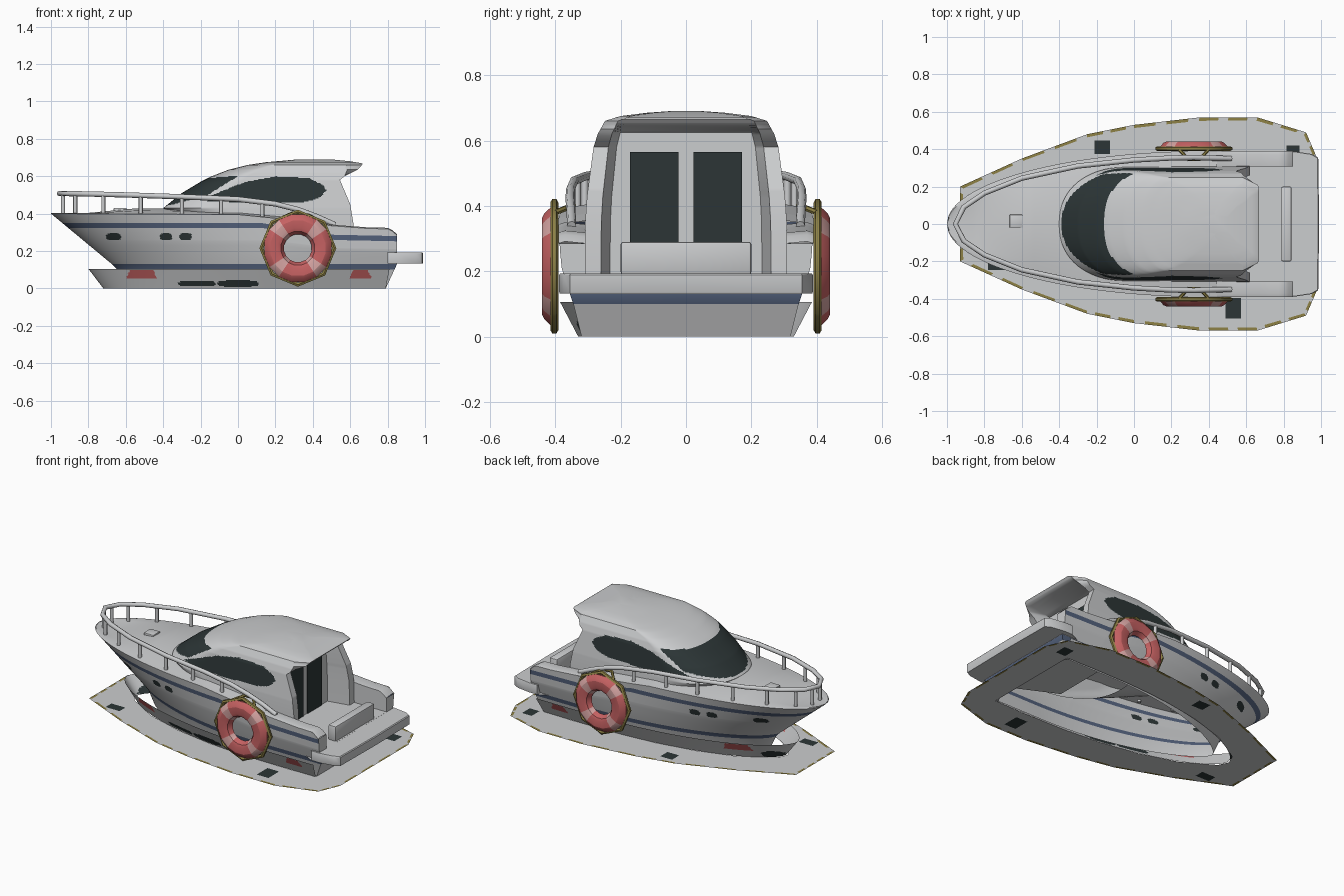
import bpy
import bmesh
import math
from mathutils import Matrix

if "Cube" in bpy.data.objects:
    bpy.data.objects.remove(bpy.data.objects["Cube"], do_unlink=True)


def material(name, colour):
    mat = bpy.data.materials.new(name)
    mat.use_nodes = True
    mat.diffuse_color = (*colour, 1)
    for node in mat.node_tree.nodes:
        if node.type == "BSDF_PRINCIPLED":
            node.inputs["Base Color"].default_value = (*colour, 1)
    return mat


WHITE = material("off_white", (0.60, 0.61, 0.62))
BLUE = material("stripe_blue", (0.09, 0.125, 0.21))
GLASS = material("dark_glass", (0.025, 0.036, 0.037))
RED = material("buoy_red", (0.56, 0.12, 0.122))
PINK = material("pale_pink", (0.66, 0.37, 0.36))
OLIVE = material("rope_olive", (0.27, 0.22, 0.06))


def table(x, points):
    """Piecewise linear lookup in a short list of pairs."""
    if x <= points[0][0]:
        return points[0][1]
    for (a, va), (b, vb) in zip(points, points[1:]):
        if x <= b:
            return va + (vb - va) * (x - a) / (b - a)
    return points[-1][1]


def mix(a, b, t):
    return a + (b - a) * t


def finish(name, mesh, colours, angle):
    obj = bpy.data.objects.new(name, mesh)
    bpy.context.collection.objects.link(obj)
    for colour in colours:
        mesh.materials.append(colour)
    if angle:
        bpy.ops.object.select_all(action="DESELECT")
        obj.select_set(True)
        bpy.context.view_layer.objects.active = obj
        bpy.ops.object.shade_smooth_by_angle(angle=math.radians(angle))


def loft(name, rows, colours=(WHITE,), rule=None, ring=False, wrap=False, cap=False, angle=35):
    """Skin a list of point rows; rule(row, column, centre) picks the colour slot."""
    bm = bmesh.new()
    grid = [[bm.verts.new(p) for p in row] for row in rows]
    n = len(rows[0])
    for j in range(len(rows) if wrap else len(rows) - 1):
        low, high = grid[j], grid[(j + 1) % len(rows)]
        for i in range(n if ring else n - 1):
            k = (i + 1) % n
            face = bm.faces.new((low[i], low[k], high[k], high[i]))
            if rule:
                face.material_index = rule(j, i, face.calc_center_median())
    if cap:
        bm.faces.new(grid[-1])
    bmesh.ops.remove_doubles(bm, verts=bm.verts, dist=0.00002)
    bmesh.ops.recalc_face_normals(bm, faces=bm.faces)
    mesh = bpy.data.meshes.new(name)
    bm.to_mesh(mesh)
    bm.free()
    finish(name, mesh, colours, angle)


def box(name, centre, size, colour, bevel=0):
    bm = bmesh.new()
    bmesh.ops.create_cube(bm, size=1, matrix=Matrix.Translation(centre) @ Matrix.Diagonal((*size, 1)))
    if bevel:
        bmesh.ops.bevel(bm, geom=bm.edges[:], offset=bevel, segments=2, profile=0.5, affect="EDGES")
    mesh = bpy.data.meshes.new(name)
    bm.to_mesh(mesh)
    bm.free()
    finish(name, mesh, [colour], 35 if bevel else 0)


def tube(name, points, radius, colour, closed=False, sides=2):
    curve = bpy.data.curves.new(name + "_path", "CURVE")
    curve.dimensions = "3D"
    curve.bevel_depth, curve.bevel_resolution, curve.use_fill_caps = radius, sides, True
    spline = curve.splines.new("POLY")
    spline.points.add(len(points) - 1)
    for point, co in zip(spline.points, points):
        point.co = (*co, 1)
    spline.use_cyclic_u = closed
    helper = bpy.data.objects.new(name + "_path", curve)
    bpy.context.collection.objects.link(helper)
    bpy.context.view_layer.update()
    mesh = bpy.data.meshes.new_from_object(helper.evaluated_get(bpy.context.evaluated_depsgraph_get()))
    bpy.data.objects.remove(helper, do_unlink=True)
    mesh.materials.clear()
    finish(name, mesh, [colour], 50)


def mirrored(half):
    """Close a half outline that starts and ends on the centre line."""
    return half + [(p[0], -p[1], *p[2:]) for p in half[-2:0:-1]]


# Hull lines: plan fullness, sheer height and the height of each plank row
def fullness(t):
    return math.sqrt(1 - max(0, 1 - t / .75) ** 2)


def sheer(x):
    return table(x, [(-1, .4), (0, .395), (.3, .365), (.5, .335), (.7, .32), (.81, .318), (.85, .285)])


def plank_heights(x):
    stripe = table(x, [(-1, .35), (.1, .35), (.5, .287), (.85, .28)])
    steps = [0, .3, .52] + [.65 + .02 * i for i in range(13)] + [1]
    return [0, .1] + [mix(.13, stripe - .028, f) for f in steps] + [stripe, sheer(x)]


BOW = plank_heights(-1)
FLOOR_ROW, LAST = 4, len(BOW) - 1


def hull_point(j, t, side):
    z = plank_heights(mix(-1, .85, t))[j]
    stem = table(BOW[j], [(0, -.6), (.11, -.65), (.4, -1)])
    stern = table(z, [(0, .79), (.13, .85)])
    beam = table(BOW[j], [(0, .32), (.1, .345), (.13, .355), (.25, .38), (.4, .39)])
    return (mix(stem, stern, t), side * beam * fullness(t) ** (1.4 - BOW[j]), z)


def hull_colour(j, i, c):
    if j in (1, LAST - 2):
        return 1
    for x, half in ((-.665, .04), (-.385, .033), (-.28, .033)):
        if (abs(c.x - x) / half) ** 3 + (abs(c.z - .277) / .019) ** 3 < 1:
            return 2
    return 0


stations = [i / 300 for i in range(301)]
for side, label in ((1, "left"), (-1, "right")):
    loft("hull_side_" + label, [[hull_point(j, t, side) for t in stations] for j in range(LAST + 1)],
         (WHITE, BLUE, GLASS), hull_colour)
    ends = [hull_point(j, 1, side) for j in range(FLOOR_ROW, LAST + 1)]
    loft("coaming_end_" + label, [[p, (p[0], side * .308, p[2])] for p in ends])
loft("transom", [[hull_point(j, 1, s) for s in (1, 0, -1)] for j in range(FLOOR_ROW + 1)],
     (WHITE, BLUE), lambda j, i, c: int(j == 1))


# Decks: crowned foredeck, then the sunken cockpit behind the cabin
def foredeck_row(t):
    x, w, z = hull_point(LAST, t, 1)
    crown = .03 * min(1, max(0, (x + .85) / .3))
    half = [(x, w, z), (x, w * .9, z + .004), (x, w * .68, z + crown * .6), (x, 0, z + crown)]
    return half + [(p[0], -p[1], p[2]) for p in half[-2::-1]]


def cockpit_row(t):
    x, w, z = hull_point(LAST, t, 1)
    half = [(x, w, z), (x, w * .95, z + .006), (x, w * .79, z), (x, w * .79, .195)]
    return half + [(p[0], -p[1], p[2]) for p in reversed(half)]


loft("foredeck", [foredeck_row(.78 * i / 120) for i in range(121)])
loft("cockpit", [cockpit_row(.78 + .22 * i / 16) for i in range(17)])
box("deck_hatch", (-.63, .015, .42), (.07, .07, .022), WHITE, .004)
box("stern_bench_back", (.815, 0, .24), (.055, .4, .1), WHITE, .008)
platform = mirrored([(.8, 0), (.8, .388), (.86, .388), (.95, .374), (.985, .355), (.99, 0)])
loft("swim_platform", [[(x * k, y * k, z) for x, y in platform]
                       for z, k in ((.132, .5), (.132, .998), (.136, 1), (.188, 1), (.193, .995))],
     ring=True, cap=True)


# Cabin: horizontal rings with a recessed doorway and an overhanging roof
def cabin_ring(z):
    front = table(z, [(.19, .1), (.35, -.3), (.43, -.4), (.51, -.3), (.57, -.2), (.6, -.14),
                      (.635, -.05), (.66, .05), (.675, .15), (.69, .32)])
    rear = table(z, [(.33, .62), (.45, .6), (.58, .545), (.6, .57), (.635, .64), (.668, .67),
                     (.68, .6), (.69, .5)])
    w = table(z, [(.33, .31), (.43, .303), (.58, .283), (.62, .27), (.66, .248), (.675, .2),
                  (.685, .12), (.69, .05)])
    nose = table(z, [(.43, .34), (.6, .19), (.69, .12)])
    door = min(rear, table(z, [(.625, .48), (.65, .67)]))
    corner = table(z, [(.6, 0), (.65, .08)])
    half = [(door, 0, z), (door, w * .75, z), (rear, w * .84, z)]
    half += [(mix(rear - corner, front + nose, i / 80), w, z) for i in range(80)]
    for i in range(41):
        a = math.pi / 2 * (1 - i / 40)
        half.append((front + nose * (1 - math.cos(a)), w * max(0, math.sin(a)) ** .87, z))
    half[-1] = (front, 0, z)
    return mirrored(half)


def cabin_colour(j, i, c):
    screen = table(c.x, [(-.42, .432), (-.17, .495), (0, .6), (.1, .7)])
    if c.x < .05 and screen < c.z < table(c.x, [(-.17, .588), (0, .602)]):
        return 1
    top = table(c.x, [(-.22, .465), (-.05, .535), (.05, .572), (.2, .598), (.38, .59), (.46, .55), (.48, .5)])
    low = table(c.x, [(-.22, .47), (.1, .456), (.34, .46), (.43, .48), (.48, .53)])
    return int(abs(c.y) > .25 and -.22 < c.x < .47 and low < c.z < top)


loft("cabin", [cabin_ring(z) for z in [.19, .35] + [.42 + .005 * i for i in range(55)]],
     (WHITE, GLASS), cabin_colour, ring=True, cap=True)
for side, label in ((1, "left"), (-1, "right")):
    box("door_pane_" + label, (.481, side * .097, .38), (.008, .148, .37), GLASS)

# Bow rail and its posts
rail = [(.52, .35, .34), (.42, .352, .385), (.32, .355, .422), (.2, .353, .452), (0, .342, .477),
        (-.3, .31, .49), (-.6, .245, .5), (-.8, .165, .505), (-.91, .09, .507), (-.955, 0, .508)]
tube("bow_rail", rail + [(x, -y, z) for x, y, z in rail[-2::-1]], .014, WHITE)
along = [(p[0], p) for p in reversed(rail)]
for x in (-.935, -.87, -.72, -.52, -.3, -.09, .13):
    y = table(x, [(a, p[1]) for a, p in along])
    z = table(x, [(a, p[2]) for a, p in along])
    for side, label in ((1, "left"), (-1, "right")):
        tube("rail_post_" + label, [(x, side * y, sheer(x) - .01), (x, side * y, z)], .011, WHITE)

# Life rings with pale bands, a rope around each and a tie to the rail
profile = [(.075, .405), (.092, .434), (.11, .441), (.15, .441), (.165, .434), (.183, .415), (.181, .396), (.09, .392)]
for side, label in ((1, "left"), (-1, "right")):
    def around(r, y, a):
        return (.32 + r * math.cos(a), side * y, .215 + r * math.sin(a))
    loft("life_ring_" + label,
         [[around(r, y, math.tau * (i - .5) / 16) for i in range(16)] for r, y in profile],
         (RED, PINK), lambda j, i, c: int(i % 4 == 2), ring=True, wrap=True, angle=25)
    tube("life_ring_rope_" + label, [around(.195, .403, math.tau * i / 8) for i in range(8)],
         .0125, OLIVE, closed=True, sides=1)
    tube("life_ring_tie_" + label, [(.24, side * .4, .38), (.29, side * .345, .402),
                                    (.35, side * .345, .402), (.4, side * .4, .38)], .009, OLIVE, sides=1)


# Flared waterline skirt with painted patches
def skirt_row(u):
    half = [(mix(-.72 - .08 * u, .79 + .02 * u, t), (.33 + .055 * u) * fullness(t) ** 1.2, .105 * u)
            for t in reversed(stations)]
    return half + [(x, -y, z) for x, y, z in half[-2::-1]]


def skirt_colour(j, i, c):
    taper = .5 * (c.z - .05)
    if .05 < c.z < .1 and (abs(c.x + .515) < .085 - taper or abs(c.x - .655) < .062 - taper):
        return 1
    blobs = ((-.22, .1, .026, .016), (0, .11, .026, .018)) if c.y < 0 else ((-.68, .05, .025, .025),)
    for x, half, z, tall in blobs:
        if (abs(c.x - x) / half) ** 3 + (abs(c.z - z) / tall) ** 3 < 1:
            return 2
    return 0


loft("waterline_skirt", [skirt_row(k / 16) for k in range(17)], (WHITE, RED, GLASS), skirt_colour)


# Flat foam apron on the water, with a dashed coloured rim
def subdivided(outline, cuts):
    pairs = zip(outline, outline[1:] + outline[:1])
    return [(mix(a[0], b[0], k / cuts), mix(a[1], b[1], k / cuts)) for a, b in pairs for k in range(cuts)]


outer = mirrored([(-.93, 0), (-.93, .2), (-.6, .35), (-.25, .48), (0, .53), (.35, .57), (.66, .57),
                  (.92, .49), (.98, .35), (.98, 0)])
inner = mirrored([(-.73, 0), (-.7, .065), (-.5, .185), (-.25, .262), (0, .306), (.3, .33), (.6, .333),
                  (.77, .328), (.79, .29), (.79, 0)])
loft("foam_apron", [[(mix(a[0], b[0], f), mix(a[1], b[1], f), .001)
                     for a, b in zip(subdivided(outer, 6), subdivided(inner, 6))] for f in (0, .075, 1)],
     (WHITE, OLIVE), lambda j, i, c: int(j == 0 and i % 3 < 2), ring=True, angle=0)

# Painted patches on both faces of the apron
for x, y, half_x, half_y in ((-.17, .41, .042, .037), (.53, -.45, .042, .055),
                             (-.73, -.215, .05, .03), (.85, .38, .035, .04)):
    for z, label in ((.002, "top"), (0, "under")):
        loft("apron_patch_" + label, [[(x + a * half_x, y + b * half_y, z) for a in (-1, 1)] for b in (-1, 1)],
             (GLASS,), angle=0)
